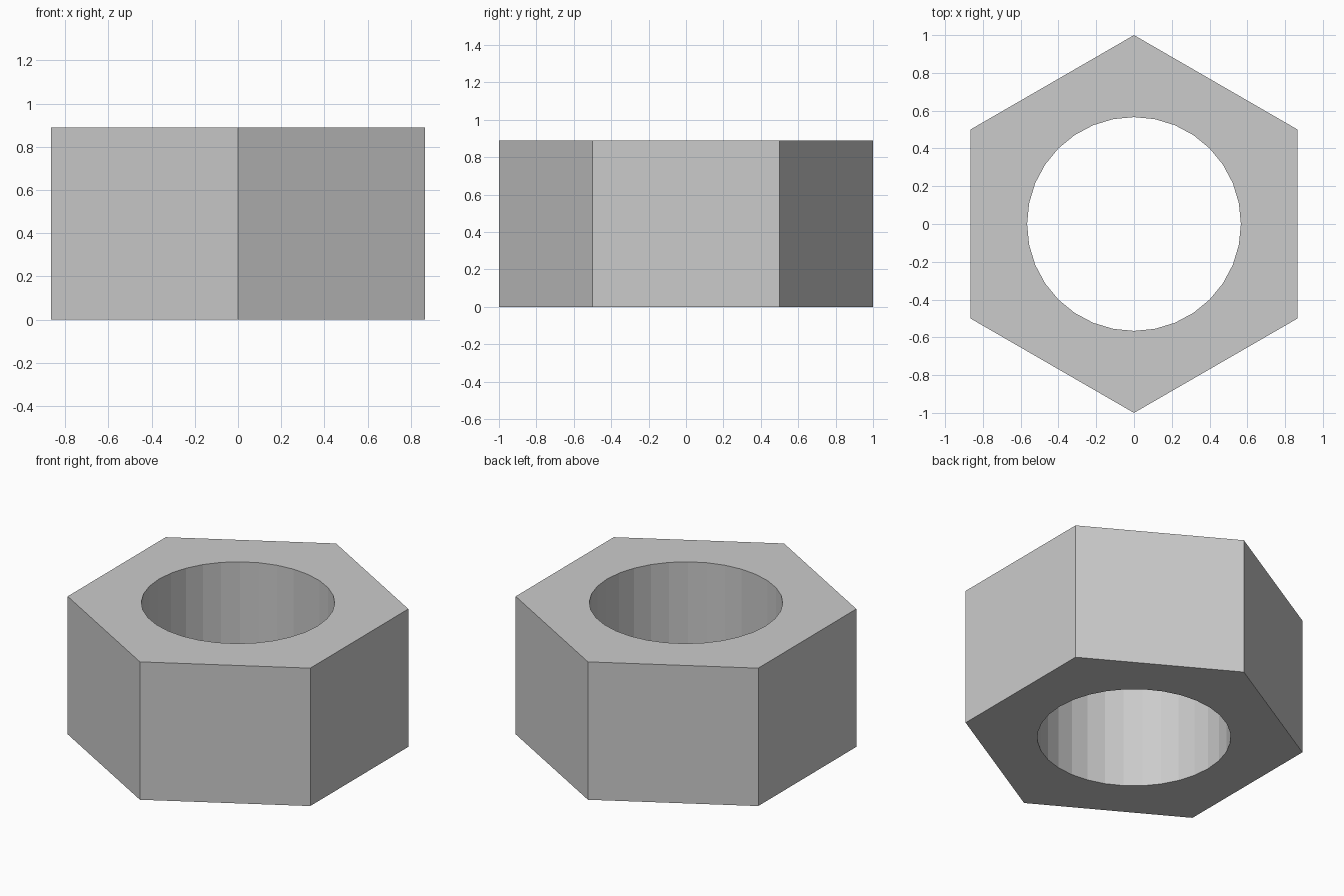
import bpy, bmesh
from math import sin, cos, tau

if "Cube" in bpy.data.objects:
    bpy.data.objects.remove(bpy.data.objects["Cube"])

HEIGHT = 0.89


def ring(bm, radius, sides):
    """Closed loop of edges, with a corner on the +y axis."""
    verts = [bm.verts.new((radius * sin(tau * i / sides),
                           radius * cos(tau * i / sides), HEIGHT / 2))
             for i in range(sides)]
    return [bm.edges.new((verts[i], verts[(i + 1) % sides])) for i in range(sides)]


# Nut profile: hexagon outline with a round hole
bm = bmesh.new()
edges = ring(bm, 1.0, 6) + ring(bm, 0.566, 32)
bmesh.ops.triangle_fill(bm, edges=edges, use_beauty=True, normal=(0, 0, 1))
mesh = bpy.data.meshes.new("hex_nut")
bm.to_mesh(mesh)
bm.free()

nut = bpy.data.objects.new("hex_nut", mesh)
bpy.context.collection.objects.link(nut)

# Thicken the profile equally up and down
solid = nut.modifiers.new("height", 'SOLIDIFY')
solid.thickness = HEIGHT
solid.offset = 0
